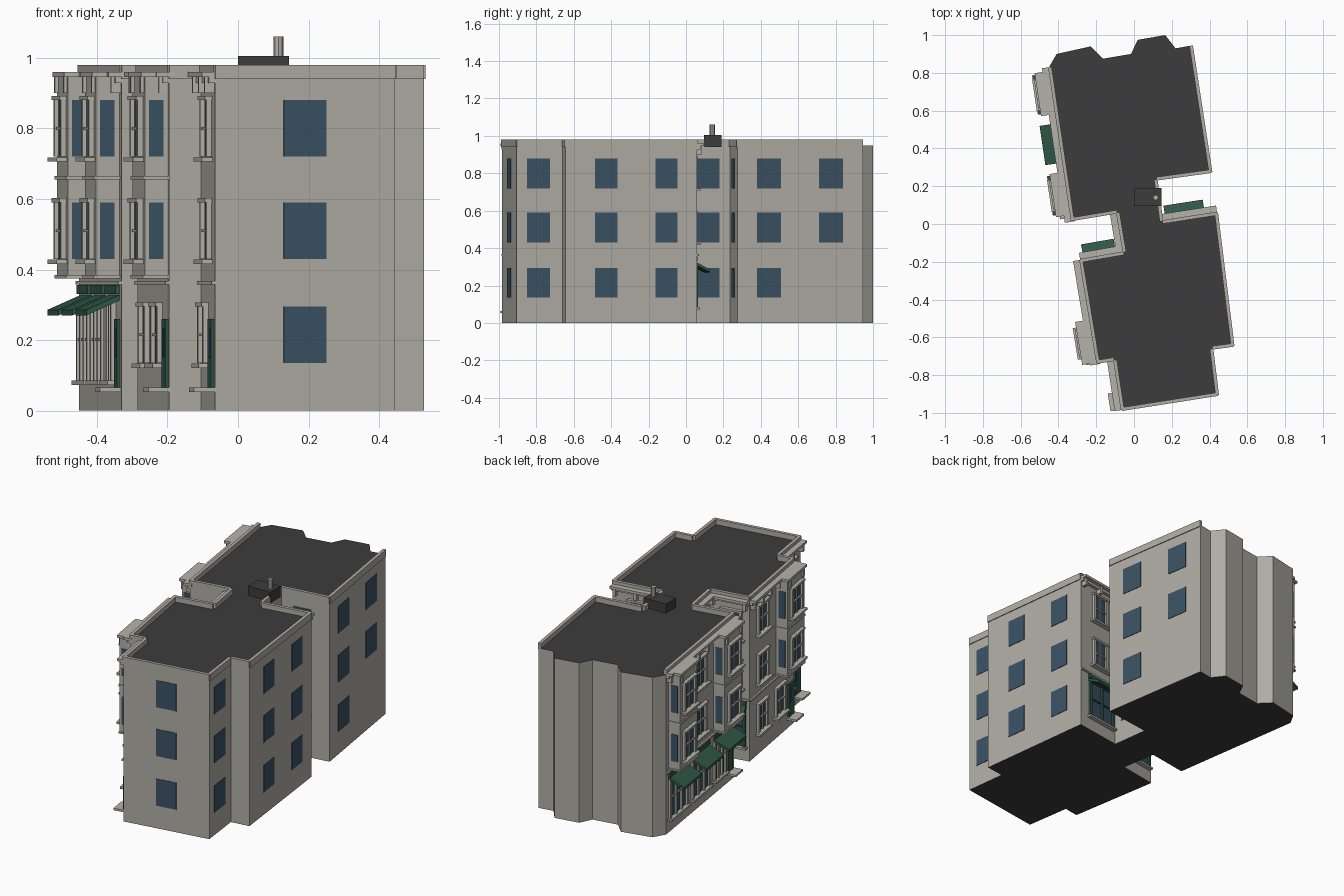
import bpy, bmesh, math
from mathutils import Vector

if "Cube" in bpy.data.objects:
    bpy.data.objects.remove(bpy.data.objects["Cube"])

def material(name, rgb):
    m = bpy.data.materials.new(name)
    m.diffuse_color = (*rgb, 1)
    m.use_nodes = True
    m.node_tree.nodes["Principled BSDF"].inputs["Base Color"].default_value = m.diffuse_color
    return m

WALL = material("warm grey stone", (0.43, 0.415, 0.37))
TRIM = material("light stone trim", (0.46, 0.45, 0.40))
GLASS = material("blue glass", (0.042, 0.083, 0.125))
GREEN = material("dark green", (0.03, 0.095, 0.065))
ROOF = material("dark roofing", (0.045, 0.045, 0.046))

# Building outline, counter-clockwise from the front left corner
FP = [(-.065, -.985), (.445, -.905), (.415, -.66), (.527, -.645), (.44, .06), (.15, .015),
      (.12, .235), (.41, .275), (.307, .945), (.22, .93), (.165, 1.0), (.02, .975),
      (-.016, .90), (-.165, .875), (-.23, .94), (-.41, .90), (-.45, .83), (-.33, .02),
      (-.09, .06), (-.055, -.15), (-.285, -.19), (-.195, -.735), (-.105, -.72)]
P = [Vector(p) for p in FP]
N = len(P)
parts = {}

def wall(i):
    a, b = P[i], P[(i + 1) % N]
    u = (b - a).normalized()
    return a, u, Vector((u.y, -u.x)), (b - a).length

def prism(name, mat, lower, upper):
    """Closed solid between two matching rings, gathered under a part name."""
    bm = parts.setdefault(name, (bmesh.new(), mat))[0]
    lo = [bm.verts.new(v) for v in lower]
    up = [bm.verts.new(v) for v in upper]
    n = len(lo)
    faces = [bm.faces.new(lo[::-1]), bm.faces.new(up)]
    faces += [bm.faces.new((lo[k], lo[(k + 1) % n], up[(k + 1) % n], up[k])) for k in range(n)]
    bmesh.ops.recalc_face_normals(bm, faces=faces)

def strip(name, mat, i, s0, s1, profile):
    """Extrude a (depth, height) profile along wall i."""
    a, u, n, _ = wall(i)
    ring = lambda s: [(*(a + u * s + n * d), z) for d, z in profile]
    prism(name, mat, ring(s0), ring(s1))

def plate(name, mat, i, s0, s1, z0, z1, d0, d1):
    strip(name, mat, i, s0, s1, [(d0, z0), (d1, z0), (d1, z1), (d0, z1)])

def plain_window(i, s0, s1, floors=(.135, .43, .72)):
    for z in floors:
        plate("plain_windows", GLASS, i, s0, s1, z, z + .16, -.004, .003)

def sash_window(i, s0, s1, z0, z1, d=0.0):
    """Framed window with sill, lintel, mullion and rail."""
    plate("sash_glass", GLASS, i, s0, s1, z0, z1, d - .003, d + .003)
    c, zc = (s0 + s1) / 2, (z0 + z1) / 2
    for a, b, e in ((s0 - .012, s0 + .006, .015), (s1 - .006, s1 + .012, .015), (c - .004, c + .004, .009)):
        plate("window_frames", TRIM, i, a, b, z0, z1, d - .002, d + e)
    plate("window_frames", TRIM, i, s0, s1, zc - .004, zc + .004, d - .002, d + .011)
    plate("window_lintels", TRIM, i, s0 - .016, s1 + .016, z1, z1 + .012, d - .002, d + .02)
    plate("window_sills", TRIM, i, s0 - .025, s1 + .025, z0 - .014, z0 - .002, d - .002, d + .03)

def bay(i, s0, s1):
    """Two-storey box bay with glazed cheeks."""
    D = .068
    plate("bays", WALL, i, s0, s1, .375, .95, -.01, D)
    for z in (.375, .655):
        plate("bay_bands", TRIM, i, s0 - .005, s1 + .005, z, z + .01, -.01, D + .006)
    plate("bay_caps", TRIM, i, s0 - .01, s1 + .01, .945, .96, -.01, D + .012)
    for z in (.43, .72):
        for a, b in ((s0 - .003, s0 + .003), (s1 - .003, s1 + .003)):
            plate("bay_side_glass", GLASS, i, a, b, z, z + .16, .015, .056)
        m = (s0 + s1) / 2
        sash_window(i, m - .06, m + .06, z, z + .16, D)
    for s in (s0 + .02, s1 - .02):
        plate("bay_brackets", TRIM, i, s - .008, s + .008, .90, .945, D, D + .01)

def awning(i, s0, s1, d=.095):
    plate("awning_boxes", GREEN, i, s0, s1, .33, .356, -.002, .012)
    strip("awnings", GREEN, i, s0, s1, [(0, .312), (d, .27), (d, .286), (0, .328)])

def shopfront(i, s0, s1, frame, label, panes=3):
    plate("shop_glass", GLASS, i, s0, s1, .085, .312, -.003, .003)
    for k in range(panes + 1):
        s = s0 + (s1 - s0) * k / panes
        plate(label, frame, i, s - .007, s + .007, .085, .315, -.002, .014)
    plate(label, frame, i, s0, s1, .198, .206, -.002, .01)
    plate(label, frame, i, s0, s1, .306, .32, -.002, .014)
    plate("shop_sills", TRIM, i, s0 - .015, s1 + .015, .073, .085, -.002, .025)

def door(i, s0, s1):
    plate("doors", GREEN, i, s0, s1, .065, .26, -.002, .009)
    plate("door_glass", GLASS, i, s0 + .016, s1 - .016, .15, .235, .004, .011)
    plate("door_steps", TRIM, i, s0 - .015, s1 + .015, .053, .065, -.002, .06)

# Main body
body = "building_body"
prism(body, WALL, [(*p, 0) for p in P], [(*p, .95) for p in P])

# Parapets on all but the faceted rear, ornate cornices on the street walls
ORNATE = (4, 16, 18, 19, 20, 22)
for i in range(N):
    if 8 <= i <= 15:
        continue
    L = wall(i)[3]
    plate("parapets", WALL, i, 0, L, .94, .98, -.014, .005)
    if i in ORNATE:
        e1 = .04 if i in (16, 20) else 0
        plate("cornices", TRIM, i, 0, L + e1 * .2, .945, .96, -.014, .038)
        plate("cornice_beds", TRIM, i, 0, L, .928, .945, -.005, .018)
        n = max(2, round(L / .1))
        for k in range(n):
            s = .02 + (L - .04) * k / (n - 1)
            plate("cornice_brackets", TRIM, i, s - .009, s + .009, .90, .945, -.002, .028)
        plate("string_course", TRIM, i, 0, L, .358, .368, -.002, .01)

# Plain windows: front, right side, right recess
plain_window(0, .197, .319)
plain_window(1, .055, .18)
plain_window(3, .16, .28)
plain_window(3, .485, .605)
plain_window(5, .045, .165)
plain_window(6, .073, .18)
plain_window(7, .105, .235)
plain_window(7, .44, .57, (.43, .72))

# Upper framed windows
for i, s0, s1 in ((16, .35, .46), (20, .10, .21), (22, .08, .19), (4, .11, .21), (19, .08, .18), (18, .06, .16)):
    for z in (.43, .72):
        sash_window(i, s0, s1, z, z + .16)

# Bays
for i, s0, s1 in ((16, .03, .24), (16, .57, .78), (20, .33, .54)):
    bay(i, s0, s1)

# Ground floor: shops with awnings, framed windows and doors
for s0, s1 in ((.03, .24), (.30, .51), (.57, .78)):
    awning(16, s0, s1)
for s0, s1 in ((.035, .235), (.305, .505), (.57, .70)):
    shopfront(16, s0, s1, TRIM, "shop_frames")
door(16, .735, .79)
for i, s0, s1 in ((4, .065, .275), (19, .04, .215)):
    awning(i, s0, s1, .08)
    shopfront(i, s0 + .01, s1 - .01, GREEN, "green_shop_frames", 2)
for i, s0, s1 in ((20, .10, .20), (20, .32, .42), (22, .04, .13)):
    sash_window(i, s0, s1, .135, .295)
door(20, .475, .54)
door(22, .185, .25)

# Roof hut and vent pipe
hut = [(0, .095), (.145, .095), (.145, .19), (0, .19)]
prism("roof_hut", ROOF, [(x, y, .94) for x, y in hut], [(x, y, 1.005) for x, y in hut])
pipe = [(.115 + .014 * math.cos(k * math.pi / 4), .14 + .014 * math.sin(k * math.pi / 4)) for k in range(8)]
prism("vent_pipe", TRIM, [(x, y, 1.0) for x, y in pipe], [(x, y, 1.06) for x, y in pipe])

# Turn gathered parts into objects
for name, (bm, mat) in parts.items():
    me = bpy.data.meshes.new(name)
    me.materials.append(mat)
    if name == body:  # roof and underside are dark
        me.materials.append(ROOF)
        for f in bm.faces:
            f.material_index = int(abs(f.normal.z) > .5)
    bm.to_mesh(me)
    bm.free()
    bpy.context.collection.objects.link(bpy.data.objects.new(name, me))
